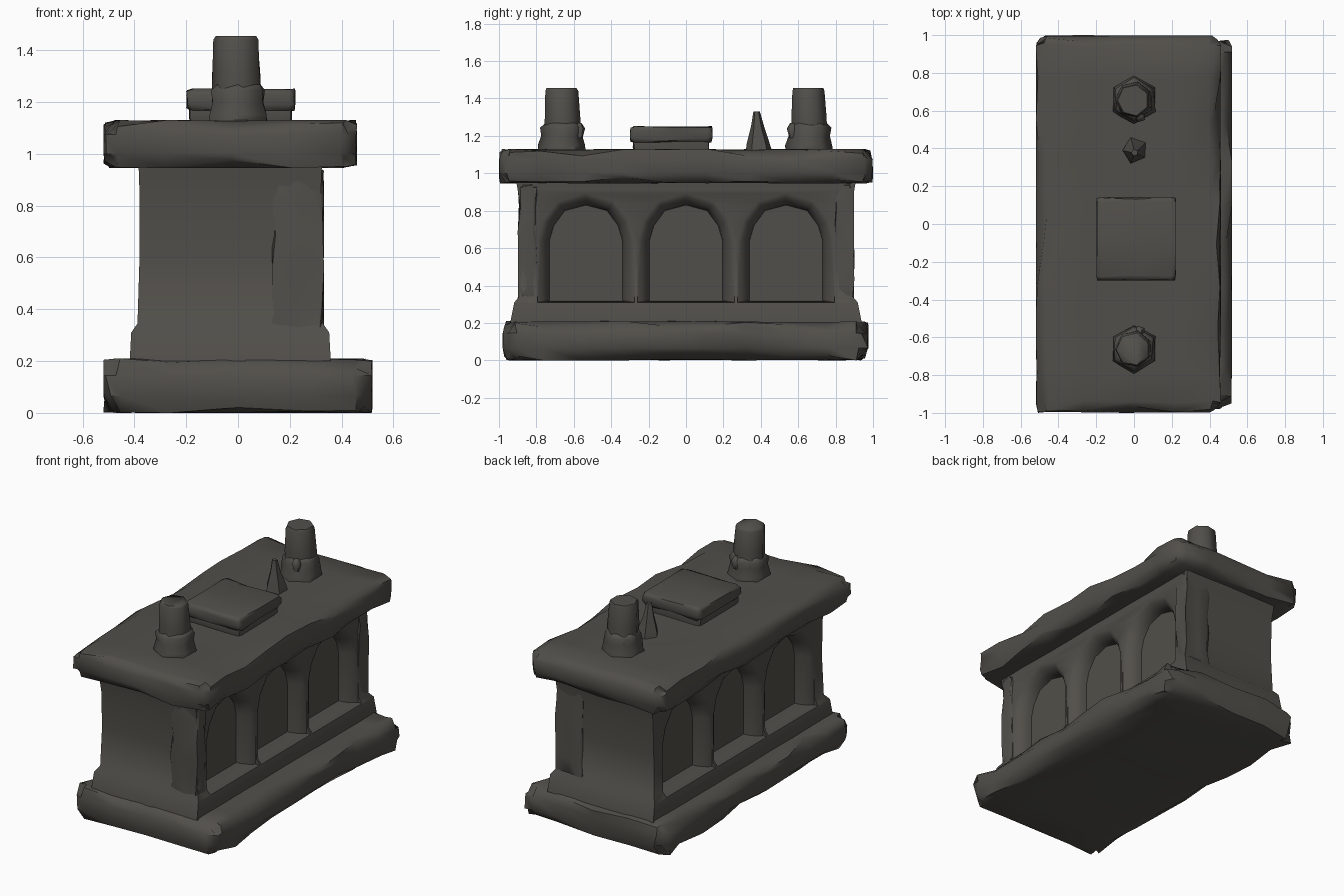
import bpy, bmesh, math, random
from mathutils import Vector

random.seed(4)
if "Cube" in bpy.data.objects:
    bpy.data.objects.remove(bpy.data.objects["Cube"])

stone = bpy.data.materials.new("dark stone")
stone.use_nodes = True
colour = (0.083, 0.078, 0.068, 1)
stone.diffuse_color = colour
bsdf = stone.node_tree.nodes["Principled BSDF"]
bsdf.inputs["Base Color"].default_value = colour
bsdf.inputs["Roughness"].default_value = 0.9


def make(name, bm):
    bmesh.ops.recalc_face_normals(bm, faces=bm.faces[:])
    mesh = bpy.data.meshes.new(name)
    bm.to_mesh(mesh)
    bm.free()
    mesh.materials.append(stone)
    obj = bpy.data.objects.new(name, mesh)
    bpy.context.collection.objects.link(obj)
    return obj


def smooth(obj, angle=40):
    bpy.ops.object.select_all(action='DESELECT')
    obj.select_set(True)
    bpy.context.view_layer.objects.active = obj
    bpy.ops.object.shade_smooth_by_angle(angle=math.radians(angle))


def block(lo, hi, cuts):
    """Box sliced at the given positions along x, y and z."""
    lo, hi = Vector(lo), Vector(hi)
    bm = bmesh.new()
    bmesh.ops.create_cube(bm, size=1)
    for v in bm.verts:
        v.co = Vector(hi[a] if v.co[a] > 0 else lo[a] for a in range(3))
    for axis, places in enumerate(cuts):
        normal = Vector((0, 0, 0))
        normal[axis] = 1
        for p in places:
            bmesh.ops.bisect_plane(bm, geom=bm.verts[:] + bm.edges[:] + bm.faces[:],
                                   plane_co=normal * p, plane_no=normal)
    return bm


def sides(co, lo, hi):
    """Outward sign on each axis, zero when not on that side."""
    return [(co[a] > hi[a] - 1e-4) - (co[a] < lo[a] + 1e-4) for a in range(3)]


def spaced(a, b, n, rim):
    """Cuts close to both ends plus an even spread between."""
    return [a + rim, b - rim] + [a + (b - a) * i / n for i in range(1, n)]


def rough_block(name, lo, hi, counts, rim, chip, wobble):
    """Weathered block with irregularly chipped edges and cut corners."""
    bm = block(lo, hi, [spaced(lo[a], hi[a], counts[a], rim) for a in range(3)])
    for v in bm.verts:
        s = sides(v.co, lo, hi)
        outer = sum(map(abs, s))
        depth = (0, wobble, chip, chip * 1.3)[outer]
        least = 0.7 if outer == 3 else -0.15
        for a in range(3):
            if s[a]:
                v.co[a] -= s[a] * max(0, random.uniform(least, 1)) * depth
            elif outer == 1 and a < 2:
                v.co[a] += random.uniform(-0.25, 0.25) * rim
    obj = make(name, bm)
    smooth(obj, 50)
    return obj


# Base and table slab
rough_block("base_slab", (-0.52, -0.98, 0), (0.52, 0.975, 0.21), (4, 9, 1), 0.065, 0.045, 0.006)
rough_block("table_slab", (-0.52, -1, 0.945), (0.46, 1, 1.13), (4, 9, 1), 0.055, 0.04, 0.006)

# Body with a flared foot and a slight cornice at the ends: height, side flare, end flare
PROFILE = [(0.2, 0.038, 0.06), (0.31, 0.032, 0.038), (0.345, 0.008, 0.008), (0.6, 0, 0),
           (0.84, 0, 0.008), (0.91, 0.002, 0.02), (0.96, 0.004, 0.028)]
lo, hi = (-0.38, -0.88, 0.2), (0.32, 0.88, 0.96)
bm = block(lo, hi, ([], [], [p[0] for p in PROFILE[1:-1]]))
for v in bm.verts:
    s = sides(v.co, lo, hi)
    flare = min(PROFILE, key=lambda p: abs(p[0] - v.co.z))
    for a in range(2):
        v.co[a] += s[a] * flare[a + 1]
body = make("body", bm)


# Arched niches: rounded flaring cutters, three on each long side
def arch(grow):
    w, foot = 0.195 + grow, 0.32 - grow * 0.15
    left = [(-w, foot), (-w, 0.64), (-0.88 * w, 0.72 + grow * 0.5),
            (-0.58 * w, 0.80 + grow * 0.8), (0, 0.83 + grow)]
    return left + [(-y, z) for y, z in reversed(left[:-1])]


FLARE = [(0.43, 0.066), (0.322, 0.064), (0.31, 0.042), (0.285, 0.019), (0.255, 0.005), (0.225, 0)]
bm = bmesh.new()
for side in (-1, 1):
    for centre in (-0.535, 0, 0.535):
        rings = [[bm.verts.new((-0.03 + side * (x + 0.03), centre + y, z)) for y, z in arch(g)]
                 for x, g in FLARE]
        for r, q in zip(rings, rings[1:]):
            for i in range(len(r)):
                j = (i + 1) % len(r)
                bm.faces.new((r[i], r[j], q[j], q[i]))
        bm.faces.new(rings[0])
        bm.faces.new(rings[-1])
cutter = make("niche_cutter", bm)
cutter.hide_render = True
cut = body.modifiers.new("niches", 'BOOLEAN')
cut.operation = 'DIFFERENCE'
cut.solver = 'EXACT'
cut.object = cutter
bpy.context.view_layer.objects.active = body
body.select_set(True)
bpy.ops.object.modifier_apply(modifier=cut.name)
bpy.data.objects.remove(cutter)
smooth(body, 48)

# Worn corner piers on the left side
for name, y0, y1 in (("front_pier", -0.9, -0.795), ("back_pier", 0.795, 0.9)):
    rough_block(name, (0.13, y0, 0.3), (0.332, y1, 0.95), (2, 1, 5), 0.025, 0.02, 0.012)


# Candles with a melted collar, a wax drip, and a broken stump
def turned(name, x, y, profile, count, wobble, lean=(0, 0)):
    bm = bmesh.new()
    rings = []
    for r, z in profile:
        t = (z - 1.13) / 0.32
        rings.append([])
        for i in range(count):
            a = math.tau * (i + 0.5) / count
            k = r * random.uniform(1 - wobble, 1 + wobble)
            rings[-1].append(bm.verts.new((x + lean[0] * t + k * math.cos(a),
                                           y + lean[1] * t + k * math.sin(a), z)))
    for r, q in zip(rings, rings[1:]):
        for i in range(count):
            j = (i + 1) % count
            bm.faces.new((r[i], r[j], q[j], q[i]))
    bm.faces.new(rings[0])
    bm.faces.new(rings[-1])
    smooth(make(name, bm), 62)


COLLAR = [(0.13, 1.11), (0.126, 1.15), (0.112, 1.2), (0.114, 1.245), (0.096, 1.268)]
SHAFT = [(0.1, 1.2), (0.097, 1.3), (0.09, 1.44), (0.082, 1.455)]
for name, y, inward in (("front", -0.66, 1), ("back", 0.66, -1)):
    turned(name + "_candle_collar", 0, y, COLLAR, 6, 0.06)
    turned(name + "_candle", 0, y, SHAFT, 7, 0.03, (-0.005, -0.005))
    turned(name + "_wax_drip", 0.03, y + inward * 0.09, [(0.02, 1.19), (0.035, 1.24), (0.012, 1.27)], 5, 0.1)
turned("broken_stump", 0.005, 0.39, [(0.072, 1.11), (0.062, 1.16), (0.034, 1.25), (0.018, 1.33)],
       5, 0.1, (0, -0.02))

# Thick closed book: pages under an overhanging cover
rough_block("book_pages", (-0.19, -0.285, 1.11), (0.21, 0.125, 1.2), (2, 2, 1), 0.03, 0.01, 0.005)
rough_block("book_cover", (-0.2, -0.3, 1.165), (0.222, 0.142, 1.252), (2, 2, 1), 0.025, 0.012, 0.004)
